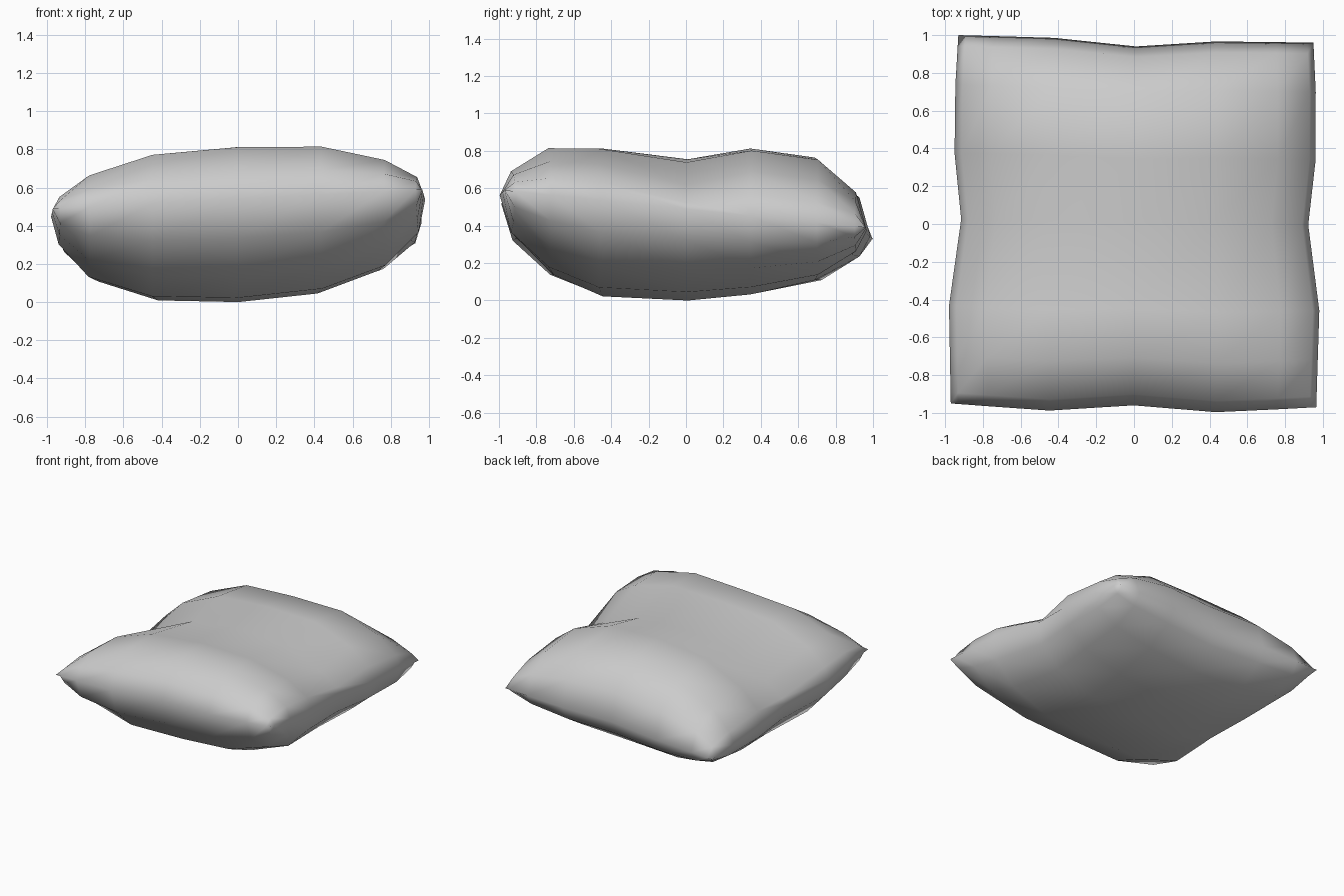
import bpy, bmesh

if "Cube" in bpy.data.objects:
    bpy.data.objects.remove(bpy.data.objects["Cube"])

# Grid stations (normalised) across the width and along the length
U = [-1, -.96, -.80, -.46, 0, .45, .79, .965, 1]
V = [-1, -.94, -.74, -.47, 0, .36, .73, .94, 1]

# Cushion puff: across the width (top / bottom) and along the length
TOP_X = [0, .25, .6, .93, 1, .93, .62, .29, 0]
BOT_X = [0, .31, .69, .94, 1, .94, .71, .36, 0]
TOP_Y = [0, .14, .295, .32, .305, .395, .38, .21, 0]
BOT_Y = [0, .2, .38, .47, .45, .385, .275, .12, 0]

# Seam corners: front-left, front-right, back-left, back-right
CORNERS = [(-.97, -.95, .50), (.965, -.97, .60), (-.93, 1.0, .34), (.95, .96, .40)]


def bow(t, mid, bulge):
    """Edge offset: bulges at the quarter points, pinches in the middle."""
    t = abs(t)
    return mid + (bulge - mid) * t / .47 if t < .47 else bulge * (1 - t) / .53


def seam_point(u, v):
    a, b = (u + 1) / 2, (v + 1) / 2
    w = [(1 - a) * (1 - b), a * (1 - b), (1 - a) * b, a * b]
    x, y, z = (sum(k * c[i] for k, c in zip(w, CORNERS)) for i in range(3))
    ends = bow(u, 0, .033) if v < 0 else bow(u, -.04, -.003)
    return x + u * bow(v, -.035, .02), y + v * ends, z


def puff(gx, gy):
    """Product of both profiles, fuller towards the corners."""
    return gx * gy * (1 + .6 * (1 - gx) * (1 - min(1, gy / .36)))


bm = bmesh.new()
n = len(U)
top, bottom = {}, {}
for i, u in enumerate(U):
    for j, v in enumerate(V):
        x, y, z = seam_point(u, v)
        # The middle fold sinks further towards the sides
        gx = TOP_X[i] ** (1.8 if j == 4 else 1)
        top[i, j] = bm.verts.new((x, y, z + puff(gx, TOP_Y[j])))
        edge = i in (0, n - 1) or j in (0, n - 1)
        bottom[i, j] = top[i, j] if edge else bm.verts.new((x, y, z - puff(BOT_X[i], BOT_Y[j])))

# Top and bottom panels joined at the seam
for i in range(n - 1):
    for j in range(n - 1):
        ring = [(i, j), (i + 1, j), (i + 1, j + 1), (i, j + 1)]
        bm.faces.new([top[k] for k in ring])
        bm.faces.new([bottom[k] for k in reversed(ring)])
for f in bm.faces:
    f.smooth = True

# Rest the cushion on the floor
low = min(v.co.z for v in bm.verts)
bmesh.ops.translate(bm, verts=bm.verts, vec=(0, 0, -low))

mesh = bpy.data.meshes.new("pillow")
bm.to_mesh(mesh)
bm.free()
pillow = bpy.data.objects.new("pillow", mesh)
bpy.context.collection.objects.link(pillow)
